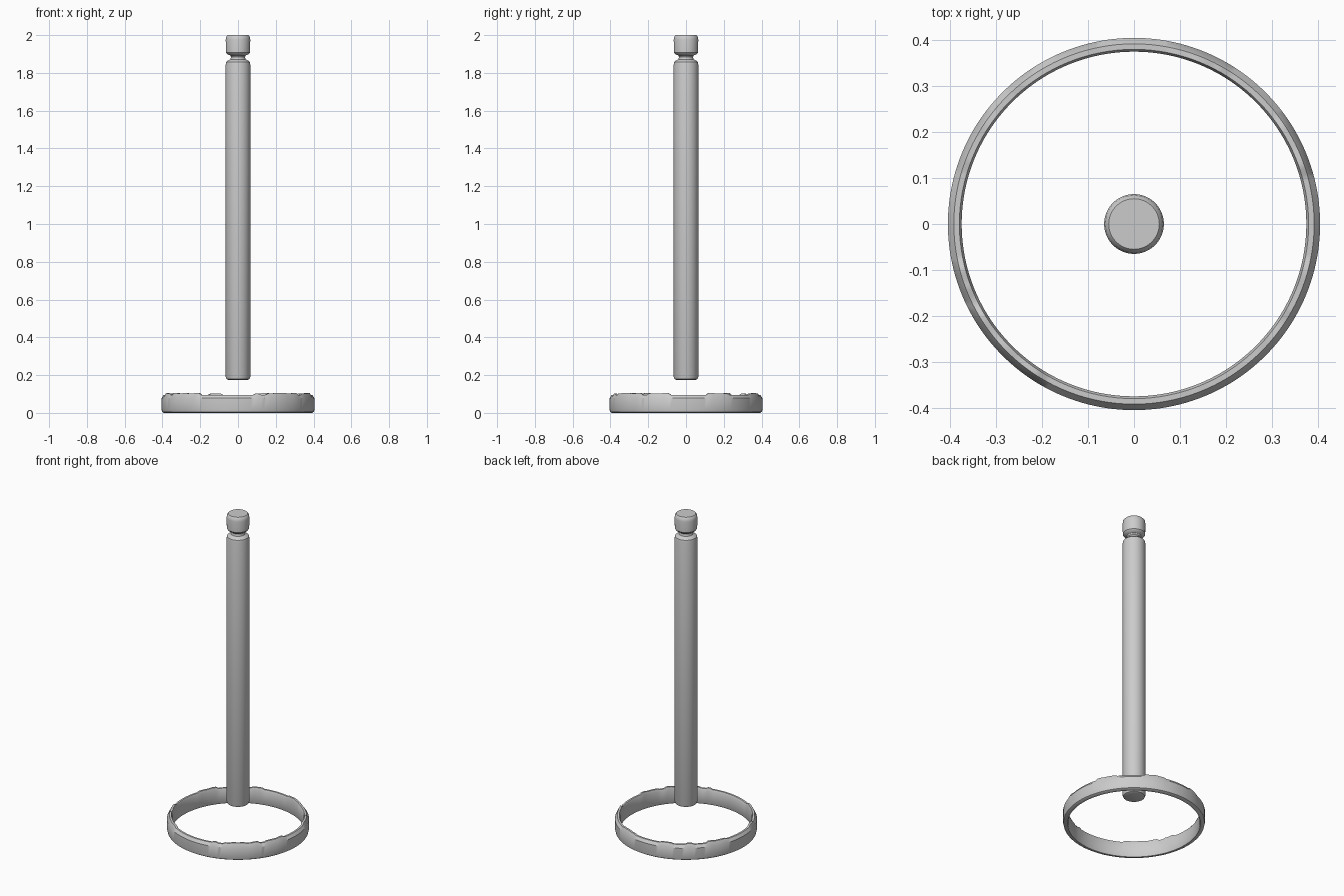
import bpy, bmesh, math, random

cube = bpy.data.objects.get("Cube")
if cube:
    bpy.data.objects.remove(cube, do_unlink=True)

random.seed(4)

grey = bpy.data.materials.new("plain grey")
grey.use_nodes = True
grey.diffuse_color = (0.6, 0.6, 0.6, 1)
grey.node_tree.nodes["Principled BSDF"].inputs["Base Color"].default_value = (0.6, 0.6, 0.6, 1)


def lathe(name, profile, segments, closed, lift=None):
    """Spin (radius, height) points round z; closed joins the profile into a loop."""
    bm = bmesh.new()
    rings = []
    for j, (r, z) in enumerate(profile):
        ring = []
        for i in range(segments):
            a = math.tau * i / segments
            dz = lift(i, j) if lift else 0
            ring.append(bm.verts.new((r * math.cos(a), r * math.sin(a), z + dz)))
        rings.append(ring)
    pairs = list(zip(rings, rings[1:]))
    if closed:
        pairs.append((rings[-1], rings[0]))
    else:
        bm.faces.new(rings[0])
        bm.faces.new(rings[-1])
    for low, high in pairs:
        for i in range(segments):
            k = (i + 1) % segments
            bm.faces.new((low[i], low[k], high[k], high[i]))
    bmesh.ops.recalc_face_normals(bm, faces=bm.faces)
    mesh = bpy.data.meshes.new(name)
    bm.to_mesh(mesh)
    bm.free()
    mesh.materials.append(grey)
    obj = bpy.data.objects.new(name, mesh)
    bpy.context.collection.objects.link(obj)
    bpy.ops.object.select_all(action="DESELECT")
    obj.select_set(True)
    bpy.context.view_layer.objects.active = obj
    bpy.ops.object.shade_smooth_by_angle(angle=math.radians(35))
    return obj


# Post with a grooved neck and a rounded head
lathe("post", [
    (0.052, 0.175), (0.061, 0.179), (0.065, 0.19), (0.065, 1.845),
    (0.062, 1.858), (0.053, 1.866), (0.04, 1.872), (0.037, 1.885),
    (0.042, 1.893), (0.057, 1.899), (0.064, 1.908), (0.065, 1.975),
    (0.062, 1.992), (0.055, 2.0)], 64, False)

# Base ring: the rim is ragged on the diagonals and smooth near the axes
SEGMENTS = 180
bumps = [random.choice((0, 0.006, 0.009)) for _ in range(SEGMENTS // 3)]


def ragged(i, j):
    angle = 360 * i / SEGMENTS
    near_axis = abs((angle + 45) % 90 - 45) < 14
    return 0 if near_axis or j not in (4, 5) else bumps[i // 3]


lathe("base_ring", [
    (0.392, 0.0), (0.402, 0.006), (0.405, 0.02), (0.405, 0.078),
    (0.392, 0.096), (0.38, 0.096), (0.375, 0.088), (0.375, 0.008),
    (0.379, 0.0)], SEGMENTS, True, ragged)
